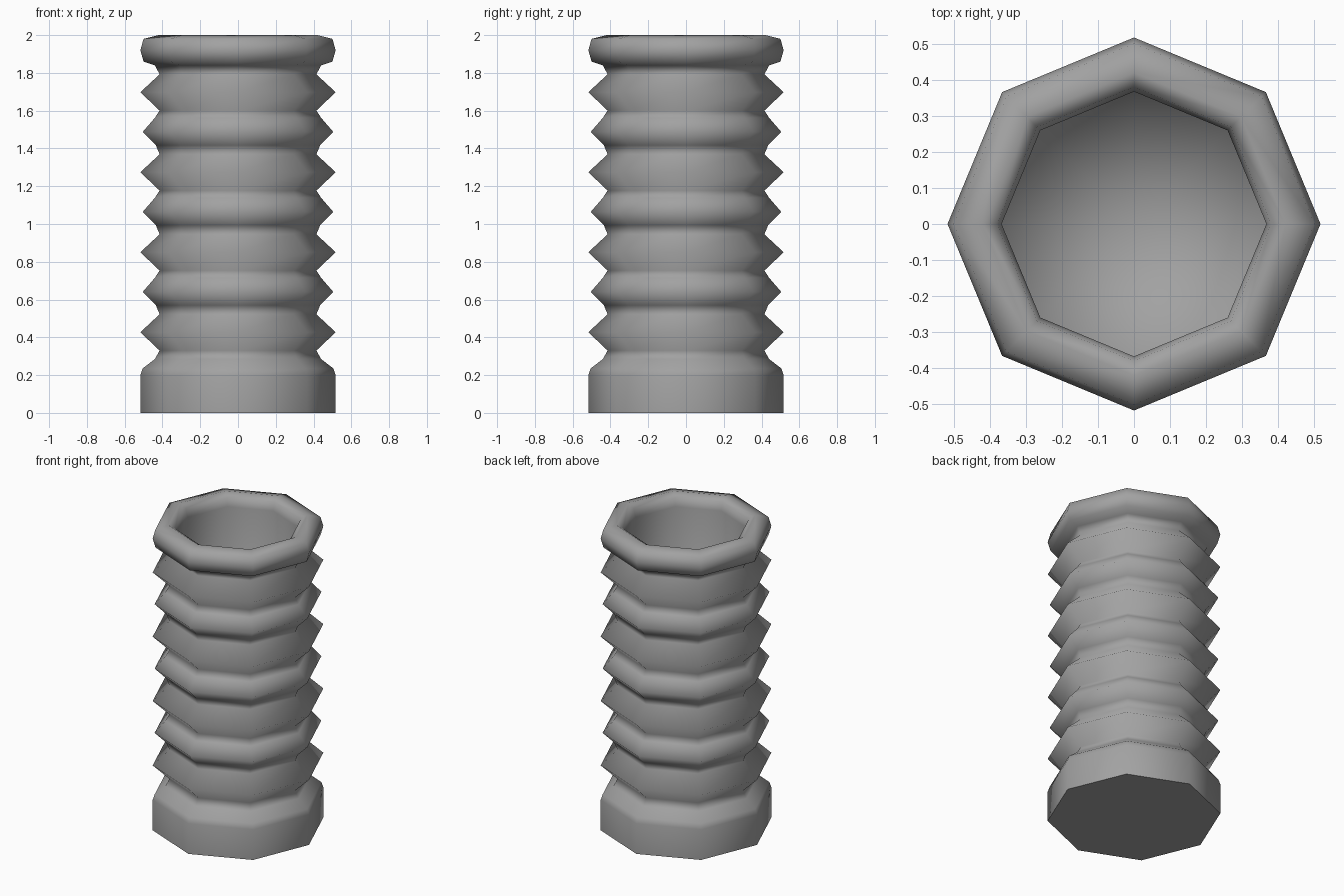
import bpy, bmesh, math

if "Cube" in bpy.data.objects:
    bpy.data.objects.remove(bpy.data.objects["Cube"])

SIDES = 8
PITCH = 0.4235  # height of one pair of ribs

grey = bpy.data.materials.new("mid grey")
grey.diffuse_color = (0.36, 0.36, 0.36, 1)
grey.use_nodes = True
grey.node_tree.nodes["Principled BSDF"].inputs["Base Color"].default_value = grey.diffuse_color

# Outer profile (radius, height): plain collar at the foot
profile = [(0.517, 0), (0.517, 0.2), (0.505, 0.235), (0.44, 0.285), (0.415, 0.33)]

# Bellows: a wide sharp rib and a slightly narrower rib with necks, repeated
for i in range(4):
    z = 0.33 + i * PITCH
    profile += [(0.517, z + 0.097), (0.415, z + 0.192)]
    if i < 3:
        profile += [(0.435, z + 0.24), (0.505, z + 0.31),
                    (0.44, z + 0.385), (0.415, z + PITCH)]

# Rolled rim, then the bore and its floor
profile += [(0.44, 1.84), (0.50, 1.86), (0.517, 1.92), (0.50, 1.98),
            (0.42, 2.0), (0.38, 1.975), (0.367, 1.92), (0.367, 0.2)]

bm = bmesh.new()
rings = []
for r, z in profile:
    rings.append([bm.verts.new((r * math.cos(2 * math.pi * k / SIDES),
                                r * math.sin(2 * math.pi * k / SIDES), z))
                  for k in range(SIDES)])
for a, b in zip(rings, rings[1:]):
    for k in range(SIDES):
        n = (k + 1) % SIDES
        bm.faces.new((a[k], a[n], b[n], b[k]))

# Bore floor as a fan, closed underside as one octagon
centre = bm.verts.new((0, 0, 0.2))
for k in range(SIDES):
    bm.faces.new((rings[-1][k], rings[-1][(k + 1) % SIDES], centre))
base = bm.faces.new(rings[0][::-1])

for f in bm.faces:
    f.smooth = f is not base
for e in base.edges:
    e.smooth = False
bm.normal_update()

mesh = bpy.data.meshes.new("bellows_tube")
bm.to_mesh(mesh)
bm.free()
mesh.materials.append(grey)
bpy.context.collection.objects.link(bpy.data.objects.new("bellows_tube", mesh))
